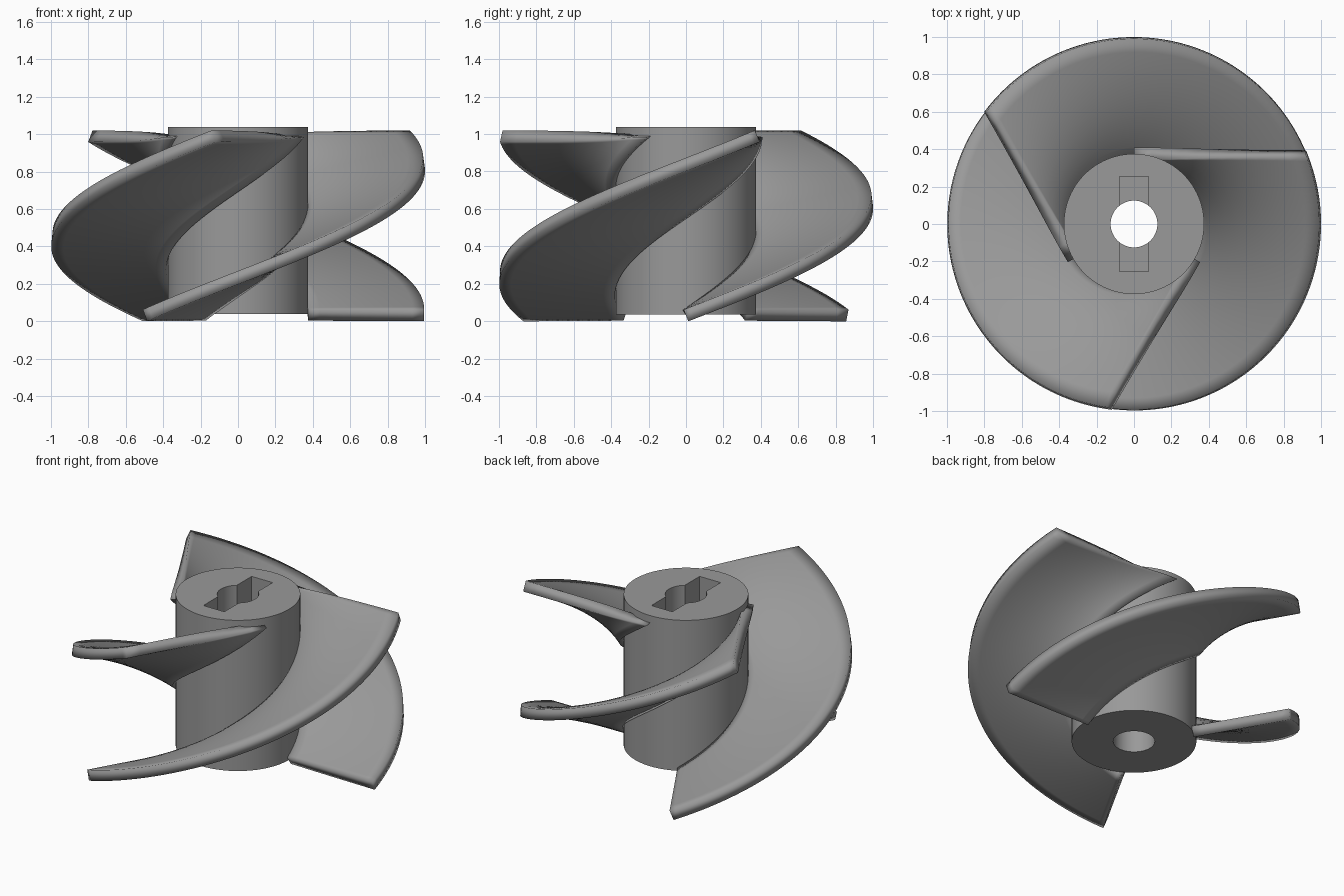
import bpy, bmesh, math
from mathutils import Vector

if "Cube" in bpy.data.objects:
    bpy.data.objects.remove(bpy.data.objects["Cube"])

HUB_R, BORE_R, TIP_R = 0.375, 0.125, 0.995
HUB_Z0, HUB_Z1 = 0.037, 1.037
THICK = 0.067

grey = bpy.data.materials.new("grey metal")
grey.diffuse_color = (0.32, 0.32, 0.32, 1)
grey.use_nodes = True
grey.node_tree.nodes["Principled BSDF"].inputs["Base Color"].default_value = grey.diffuse_color


def add_object(name, bm):
    bmesh.ops.recalc_face_normals(bm, faces=bm.faces)
    mesh = bpy.data.meshes.new(name)
    bm.to_mesh(mesh)
    bm.free()
    obj = bpy.data.objects.new(name, mesh)
    bpy.context.collection.objects.link(obj)
    mesh.materials.append(grey)
    return obj


def smooth(obj):
    bpy.ops.object.select_all(action='DESELECT')
    obj.select_set(True)
    bpy.context.view_layer.objects.active = obj
    bpy.ops.object.shade_smooth_by_angle(angle=math.radians(30))


# Hub: rectangular section turned about z, leaving a round bore
bm = bmesh.new()
SEG = 96
profile = [(BORE_R, HUB_Z0), (HUB_R, HUB_Z0), (HUB_R, HUB_Z1), (BORE_R, HUB_Z1)]
rings = []
for i in range(SEG):
    a = math.tau * i / SEG
    rings.append([bm.verts.new((r * math.cos(a), r * math.sin(a), z)) for r, z in profile])
for i in range(SEG):
    p, q = rings[i], rings[(i + 1) % SEG]
    for k in range(4):
        n = (k + 1) % 4
        bm.faces.new((p[k], q[k], q[n], p[n]))
hub = add_object("hub", bm)

# Key slot cut down into the top of the hub
bm = bmesh.new()
bmesh.ops.create_cube(bm, size=1)
for v in bm.verts:
    v.co = Vector((v.co.x * 0.154, v.co.y * 0.506, HUB_Z1 + v.co.z * 0.6))
cutter = add_object("slot_cutter", bm)
cutter.hide_render = True
cutter.hide_set(True)
cut = hub.modifiers.new("slot", 'BOOLEAN')
cut.operation = 'DIFFERENCE'
cut.solver = 'EXACT'
cut.object = cutter
smooth(hub)

# Blades: ruled between a root helix (210 degrees) and a tip helix (142.5 degrees),
# radial at the bottom and tangent to the hub at the top
STEPS, SPANS = 72, 10
for b in range(3):
    start = math.radians(240 + 120 * b)
    bm = bmesh.new()
    rows = []
    for i in range(STEPS + 1):
        t = i / STEPS
        z = 0.031 + 0.958 * t
        root_a = start + math.radians(210) * t
        tip_a = start + math.radians(142.5) * t
        root = Vector((HUB_R * math.cos(root_a), HUB_R * math.sin(root_a), z))
        tip = Vector((TIP_R * math.cos(tip_a), TIP_R * math.sin(tip_a), z))
        rows.append([bm.verts.new(root.lerp(tip, k / SPANS)) for k in range(SPANS + 1)])
    for p, q in zip(rows, rows[1:]):
        for k in range(SPANS):
            bm.faces.new((p[k], p[k + 1], q[k + 1], q[k]))
    blade = add_object(f"blade_{b + 1}", bm)
    solid = blade.modifiers.new("thickness", 'SOLIDIFY')
    solid.thickness = THICK
    solid.offset = 0
    smooth(blade)
